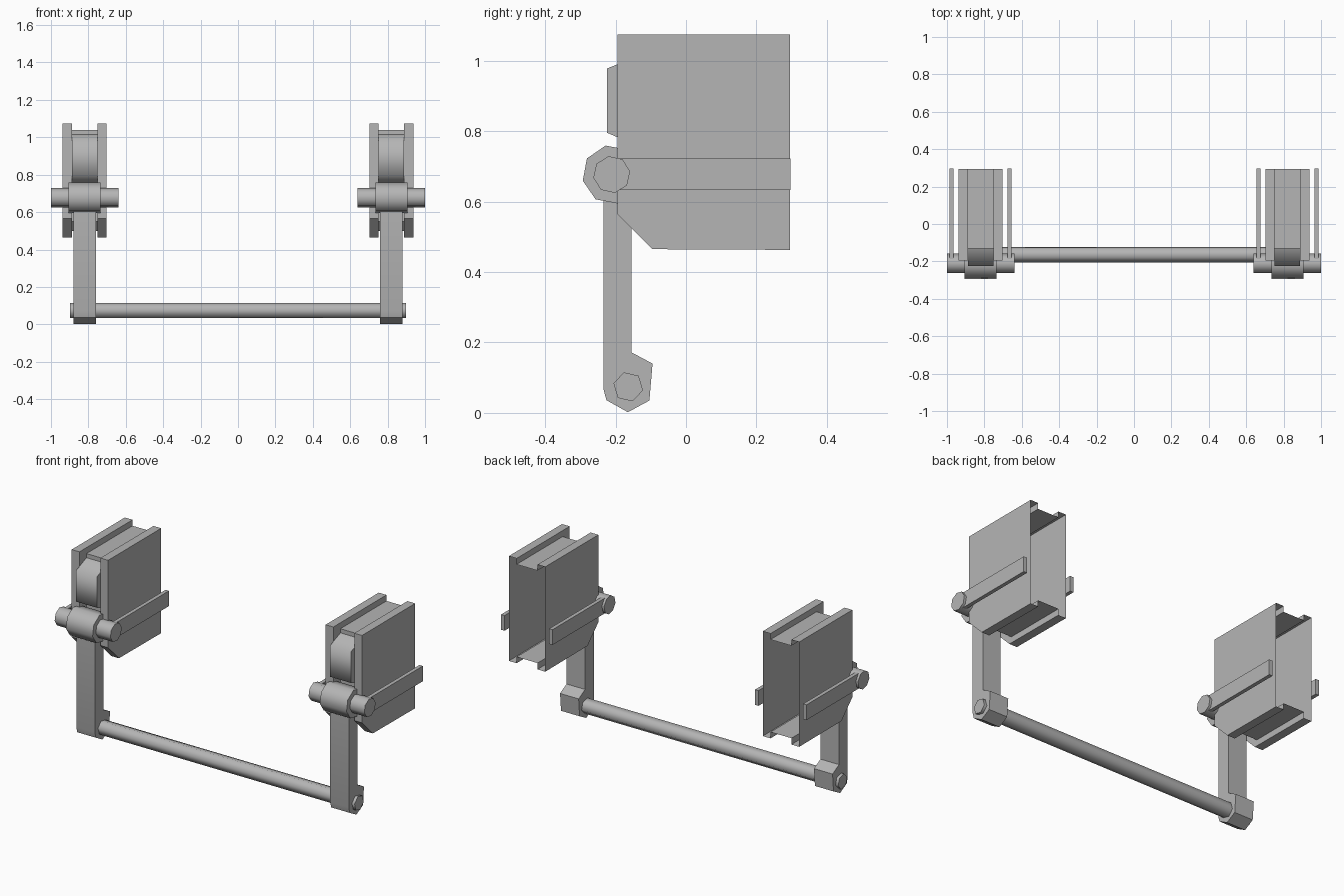
import bpy, bmesh, math

cube = bpy.data.objects.get("Cube")
if cube:
    bpy.data.objects.remove(cube)

grey = bpy.data.materials.new("plain_grey")
grey.use_nodes = True
GREY = (0.46, 0.46, 0.46, 1)
grey.diffuse_color = GREY
grey.node_tree.nodes["Principled BSDF"].inputs["Base Color"].default_value = GREY


def extrude(name, profile, x0, x1, smooth=None):
    """Solid made from a (y, z) profile swept from x0 to x1."""
    bm = bmesh.new()
    face = bm.faces.new([bm.verts.new((x0, y, z)) for y, z in profile])
    swept = bmesh.ops.extrude_face_region(bm, geom=[face])["geom"]
    verts = [v for v in swept if isinstance(v, bmesh.types.BMVert)]
    bmesh.ops.translate(bm, verts=verts, vec=(x1 - x0, 0, 0))
    bmesh.ops.recalc_face_normals(bm, faces=bm.faces[:])
    mesh = bpy.data.meshes.new(name)
    bm.to_mesh(mesh)
    bm.free()
    mesh.materials.append(grey)
    if smooth:
        mesh.shade_smooth()
        mesh.set_sharp_from_angle(angle=math.radians(smooth))
    obj = bpy.data.objects.new(name, mesh)
    bpy.context.collection.objects.link(obj)
    return obj


def polygon(y, z, radius, sides, phase):
    angles = [math.radians(phase) + math.tau * i / sides for i in range(sides)]
    return [(y + radius * math.cos(a), z + radius * math.sin(a)) for a in angles]


def rect(y0, y1, z0, z1):
    return [(y0, z0), (y1, z0), (y1, z1), (y0, z1)]


BACK = 0.295
PLATE = [(-0.195, 1.075), (BACK, 1.075), (BACK, 0.463), (-0.095, 0.465), (-0.195, 0.565)]
CORE = [(-0.13, 1.04), (BACK, 1.04), (BACK, 0.5), (-0.08, 0.5), (-0.13, 0.55)]
PAD = [(-0.13, 1.016), (-0.225, 0.978), (-0.225, 0.796), (-0.13, 0.755)]
ARM = [(-0.235, 0.65), (-0.155, 0.65), (-0.155, 0.172), (-0.095, 0.14), (-0.104, 0.035),
       (-0.165, 0.002), (-0.226, 0.036), (-0.235, 0.07)]


def build_housing(name, cx):
    """Two cheek plates joined to a recessed core, hollow and open at the back."""
    housing = extrude(name, CORE, cx - 0.09, cx + 0.09)
    for x in (cx - 0.1175, cx + 0.0675):
        plate = extrude("cheek_plate", PLATE, x, x + 0.05)
        mod = housing.modifiers.new("join", "BOOLEAN")
        mod.operation = "UNION"
        mod.solver = "EXACT"
        mod.object = plate
        result = bpy.data.meshes.new_from_object(
            housing.evaluated_get(bpy.context.evaluated_depsgraph_get()))
        housing.modifiers.clear()
        housing.data = result
        bpy.data.objects.remove(plate)
    bm = bmesh.new()
    bm.from_mesh(housing.data)
    ends = [f for f in bm.faces if all(abs(v.co.y - BACK) < 0.001 for v in f.verts)]
    bmesh.ops.delete(bm, geom=ends, context="FACES")
    bm.to_mesh(housing.data)
    bm.free()


for side, s in (("right", -1), ("left", 1)):
    cx = 0.82 * s
    build_housing(side + "_housing", cx)
    # Bulging pad between the cheek plates
    extrude(side + "_pad", PAD, cx - 0.0675, cx + 0.0675, 70)
    # Hinge sleeve and pin
    extrude(side + "_sleeve", polygon(-0.211, 0.677, 0.084, 8, 102), cx - 0.086, cx + 0.086, 60)
    extrude(side + "_pin", polygon(-0.211, 0.677, 0.053, 8, 100), cx - 0.18, cx + 0.18, 60)
    # Hanging arm with a hub at its foot
    extrude(side + "_arm", ARM, cx - 0.06, cx + 0.06, 40)
    # Flat straps running back from the pin
    for place, off in (("inner", -0.155), ("outer", 0.155)):
        x = cx + off * s
        extrude(f"{side}_{place}_strap", rect(-0.2, 0.297, 0.633, 0.722), x - 0.011, x + 0.011)

# Cross rod joining both arms
extrude("cross_rod", polygon(-0.164, 0.074, 0.043, 6, 47), -0.897, 0.897, 70)
